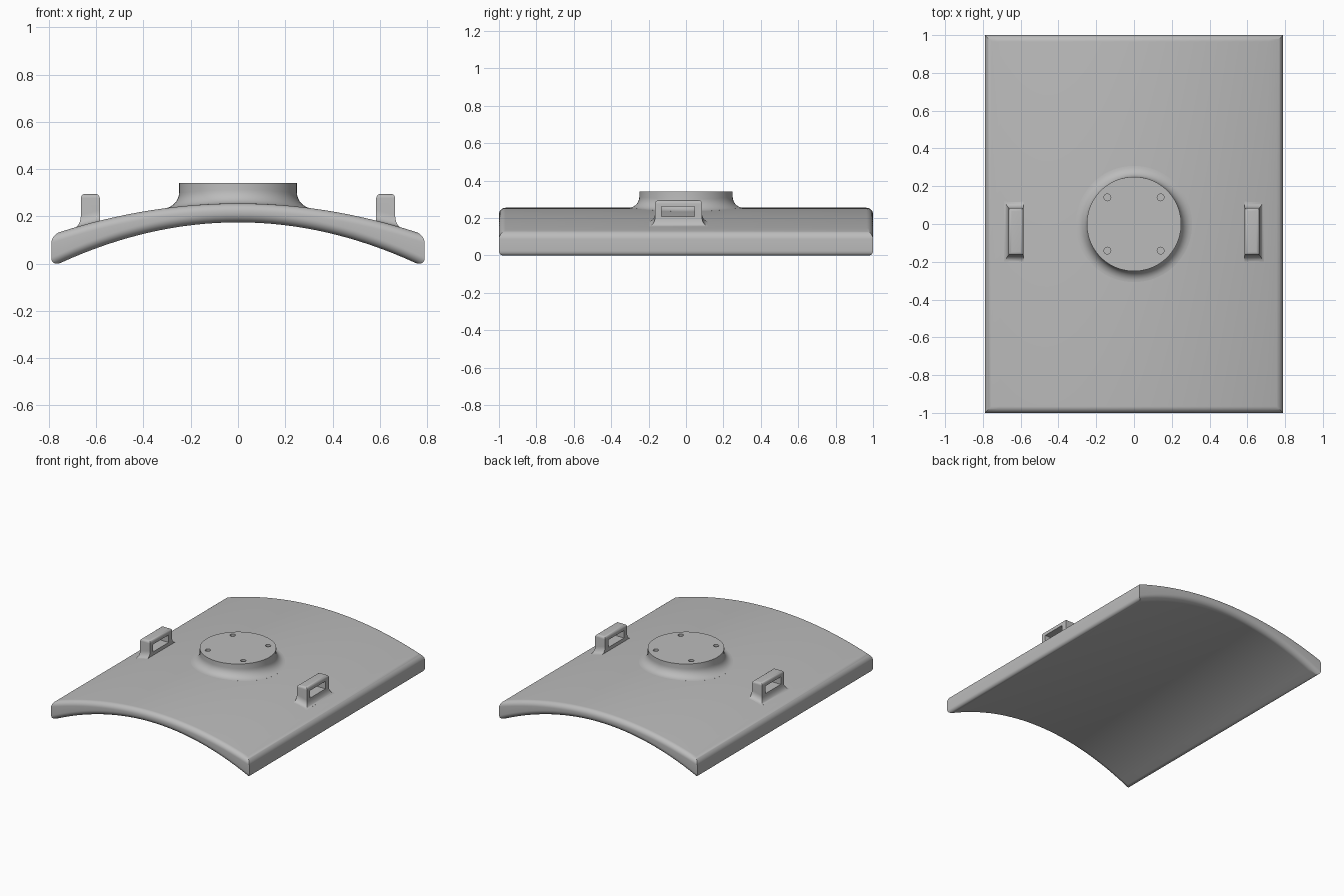
import bpy
import bmesh
from math import sin, cos, pi, radians

if "Cube" in bpy.data.objects:
    bpy.data.objects.remove(bpy.data.objects["Cube"])

HALF_X, HALF_Y = 0.79, 1.0

grey = bpy.data.materials.new("plain grey")
grey.use_nodes = True
COLOR = (0.5, 0.5, 0.5, 1)
grey.diffuse_color = COLOR
grey.node_tree.nodes["Principled BSDF"].inputs["Base Color"].default_value = COLOR


def top_z(x):
    return 0.255 - 0.133 * (x / HALF_X) ** 2


def bottom_z(x):
    return 0.175 - 0.19 * (x / HALF_X) ** 2


def arc(steps):
    """Pairs (1 - cos, 1 - sin) over a quarter turn, from side to cap."""
    angles = [i * pi / 2 / steps for i in range(steps + 1)]
    return [(1 - cos(a), 1 - sin(a)) for a in angles]


def loft(name, rings):
    """Skin equal rings from bottom to top and close both ends with strips."""
    bm = bmesh.new()
    loops = [[bm.verts.new(p) for p in ring] for ring in rings]
    n = len(loops[0])
    for low, high in zip(loops, loops[1:]):
        for i in range(n):
            j = (i + 1) % n
            bm.faces.new((low[i], low[j], high[j], high[i]))
    for loop in (loops[0], loops[-1]):
        for i in range(n // 2 - 1):
            bm.faces.new((loop[i], loop[i + 1], loop[n - 2 - i], loop[n - 1 - i]))
    bmesh.ops.recalc_face_normals(bm, faces=bm.faces)
    mesh = bpy.data.meshes.new(name)
    bm.to_mesh(mesh)
    bm.free()
    mesh.materials.append(grey)
    obj = bpy.data.objects.new(name, mesh)
    bpy.context.collection.objects.link(obj)
    return obj


def select(obj):
    bpy.ops.object.select_all(action='DESELECT')
    obj.select_set(True)
    bpy.context.view_layer.objects.active = obj


def cut(obj, cutter):
    mod = obj.modifiers.new("cut", 'BOOLEAN')
    mod.operation = 'DIFFERENCE'
    mod.solver = 'EXACT'
    mod.object = cutter
    select(obj)
    bpy.ops.object.modifier_apply(modifier=mod.name)
    bpy.data.objects.remove(cutter)


def smooth(obj):
    select(obj)
    bpy.ops.object.shade_smooth_by_angle(angle=radians(32))


# Arched panel with rounded upper and lower rims and mitred corners
def panel_ring(inset, height, columns=32):
    xs = [(HALF_X - inset) * (2 * i / columns - 1) for i in range(columns + 1)]
    y = HALF_Y - inset
    return ([(x, -y, height(x)) for x in xs]
            + [(x, y, height(x)) for x in reversed(xs)])


LOW_R, TOP_R = 0.04, 0.035
rings = [panel_ring(LOW_R * d, lambda x, h=h: bottom_z(x) + LOW_R * h)
         for d, h in reversed(arc(8))]
rings += [panel_ring(TOP_R * d, lambda x, h=h: top_z(x) - TOP_R * h)
          for d, h in arc(8)]
smooth(loft("arched_panel", rings))


# Round mounting boss with a fillet that follows the arch
def boss_ring(radius, height, count=64):
    ring = []
    for i in range(count):
        a = pi + (i + 0.5) * 2 * pi / count
        x, y = radius * cos(a), radius * sin(a)
        ring.append((x, y, height(x)))
    return ring


BOSS_R, FLARE = 0.25, 0.058
rings = [boss_ring(BOSS_R + FLARE, lambda x: top_z(x) - 0.02)]
rings += [boss_ring(BOSS_R + FLARE * s, lambda x, c=c: top_z(x) + FLARE * c)
          for c, s in arc(8)]
rings.append(boss_ring(BOSS_R, lambda x: 0.342))
boss = loft("mounting_boss", rings)

# Four bolt holes in the boss
for sx in (-1, 1):
    for sy in (-1, 1):
        bpy.ops.mesh.primitive_cylinder_add(
            vertices=24, radius=0.018, depth=0.1, location=(sx * 0.141, sy * 0.141, 0.342))
        cut(boss, bpy.context.object)
smooth(boss)

# Lifting handles, flared outwards at the foot and rounded on top
IN_X, OUT_X, MID_Y, LONG, TOP = 0.585, 0.665, -0.04, 0.125, 0.295


def handle_ring(side, grow_in, grow_out, grow_y, height):
    xs = (IN_X - grow_in, OUT_X + grow_out)
    y0, y1 = MID_Y - LONG - grow_y, MID_Y + LONG + grow_y
    return [(side * x, y, height(x)) for x, y in
            ((xs[0], y0), (xs[1], y0), (xs[1], y1), (xs[0], y1))]


for side, label in ((1, "left"), (-1, "right")):
    rings = [handle_ring(side, 0, 0.022, 0.034, lambda x: top_z(x) - 0.02)]
    rings += [handle_ring(side, 0, 0.022 * s, 0.034 * s,
                          lambda x, c=c: top_z(x) + 0.045 * c) for c, s in arc(6)]
    rings += [handle_ring(side, -0.018 * d, -0.018 * d, -0.018 * d,
                          lambda x, h=h: TOP - 0.018 * h) for d, h in arc(6)]
    handle = loft(label + "_handle", rings)

    # Finger slot through the handle
    bpy.ops.mesh.primitive_cube_add(size=1, location=(side * 0.625, -0.042, 0.234))
    slot = bpy.context.object
    slot.scale = (0.3, 0.176, 0.054)
    bpy.ops.object.transform_apply(location=False, rotation=False, scale=True)
    cut(handle, slot)
    smooth(handle)
